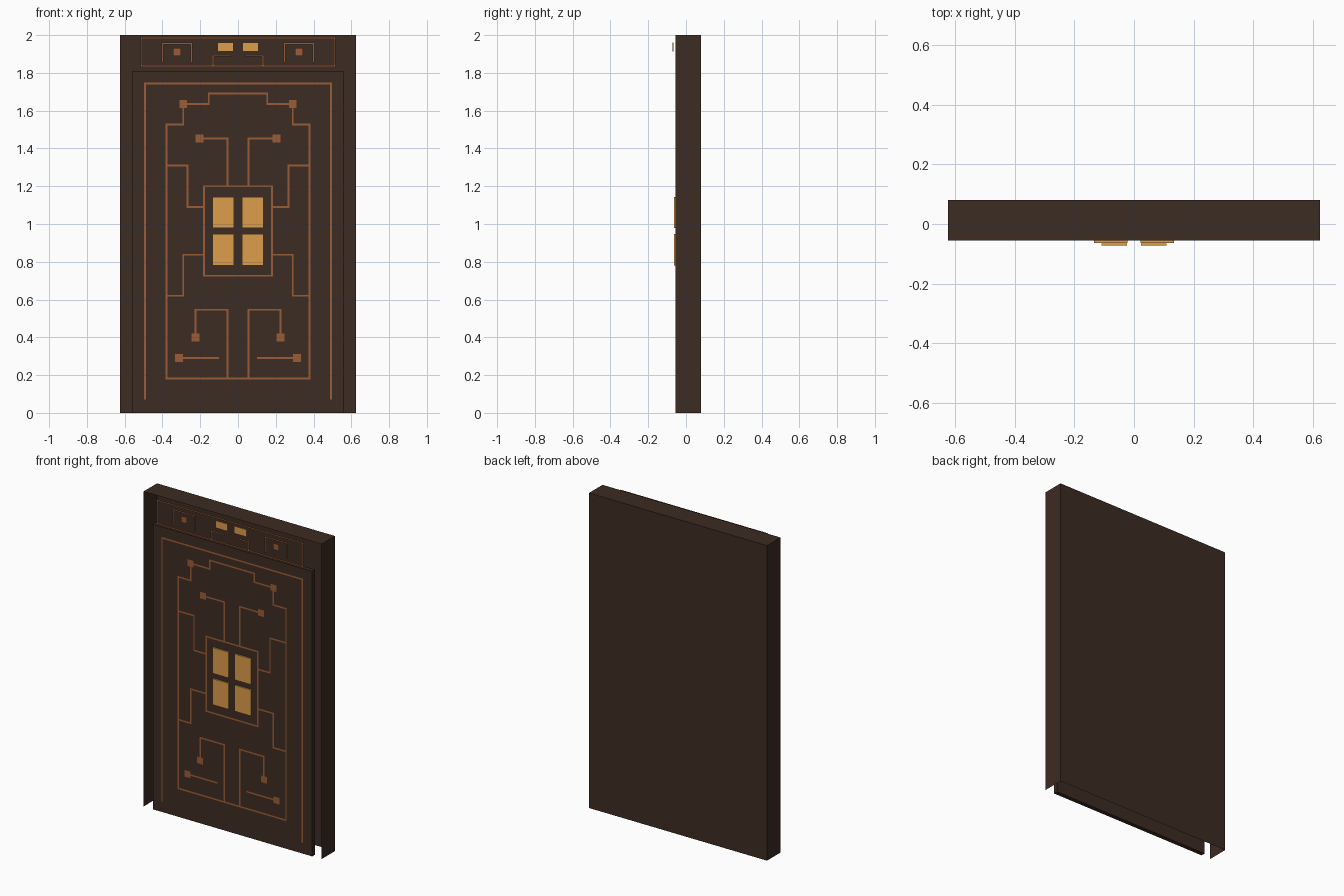
import bpy, bmesh

if "Cube" in bpy.data.objects:
    bpy.data.objects.remove(bpy.data.objects["Cube"])

def material(name, rgb):
    m = bpy.data.materials.new(name)
    m.diffuse_color = (*rgb, 1)
    m.use_nodes = True
    m.node_tree.nodes["Principled BSDF"].inputs["Base Color"].default_value = m.diffuse_color
    return m

WOOD = material("dark_wood", (0.046, 0.025, 0.016))
COPPER = material("copper", (0.33, 0.107, 0.038))
GLOW = material("amber", (0.73, 0.337, 0.07))

def finish(bm, name, mat):
    me = bpy.data.meshes.new(name)
    bm.to_mesh(me)
    bm.free()
    me.materials.append(mat)
    ob = bpy.data.objects.new(name, me)
    bpy.context.collection.objects.link(ob)
    return ob

def add_box(bm, x0, x1, y0, y1, z0, z1):
    geo = bmesh.ops.create_cube(bm, size=1)
    for v in geo["verts"]:
        v.co = (x1 if v.co.x > 0 else x0, y1 if v.co.y > 0 else y0, z1 if v.co.z > 0 else z0)

def add_rect(bm, x0, x1, z0, z1, y):
    # flat rectangle facing the front
    bm.faces.new([bm.verts.new((x, y, z)) for x, z in ((x0, z0), (x1, z0), (x1, z1), (x0, z1))])

W = 0.005  # half width of an inlay line

def inlay(name, y, paths, squares):
    # thin lines and square pads, each mirrored left to right
    bm = bmesh.new()
    for s in (-1, 1):
        for path in paths:
            for (xa, za), (xb, zb) in zip(path, path[1:]):
                xa2, xb2 = sorted((s * xa, s * xb))
                za2, zb2 = sorted((za, zb))
                add_rect(bm, xa2 - W, xb2 + W, za2 - W, zb2 + W, y)
        for x, z in squares:
            add_rect(bm, s * x - 0.021, s * x + 0.021, z - 0.021, z + 0.021, y)
    return finish(bm, name, COPPER)

# frame: open-fronted sheet shell (back, two sides, top)
bm = bmesh.new()
add_box(bm, -0.625, 0.625, -0.055, 0.08, 0, 2)
bm.normal_update()
bmesh.ops.delete(bm, geom=[f for f in bm.faces if f.normal.y < -0.5 or f.normal.z < -0.5], context="FACES")
finish(bm, "frame_shell", WOOD)

# door leaf
bm = bmesh.new()
add_box(bm, -0.56, 0.56, -0.055, -0.028, 0, 1.81)
finish(bm, "door_leaf", WOOD)

# door inlay
inlay("door_inlay", -0.06, [
    [(0, 1.743), (0.492, 1.743), (0.492, 0.075)],
    [(0, 1.69), (0.155, 1.69), (0.155, 1.635), (0.29, 1.635), (0.29, 1.526),
     (0.379, 1.526), (0.379, 0.183), (0, 0.183)],
    [(0.203, 1.452), (0.055, 1.452), (0.055, 1.2)],
    [(0.379, 1.309), (0.267, 1.309), (0.267, 1.089), (0.18, 1.089)],
    [(0, 1.2), (0.18, 1.2), (0.18, 0.726), (0, 0.726)],
    [(0.18, 0.837), (0.29, 0.837), (0.29, 0.62), (0.379, 0.62)],
    [(0.055, 0.183), (0.055, 0.546), (0.224, 0.546), (0.224, 0.4)],
    [(0.312, 0.291), (0.106, 0.291)],
], [(0.29, 1.635), (0.203, 1.452), (0.224, 0.4), (0.312, 0.291)])

# header inlay
inlay("header_inlay", -0.08, [
    [(0, 1.984), (0.512, 1.984), (0.512, 1.836), (0, 1.836)],
    [(0.4, 1.86), (0.4, 1.955), (0.246, 1.955), (0.246, 1.86)],
    [(0.133, 1.836), (0.133, 1.891), (0.043, 1.891)],
], [(0.324, 1.91)])

# window panes and header lights
panes, lights = bmesh.new(), bmesh.new()
for a, b in ((-0.135, -0.021), (0.021, 0.135)):
    for z0, z1 in ((0.781, 0.946), (0.98, 1.144)):
        add_box(panes, a, b, -0.064, -0.055, z0, z1)
for a, b in ((-0.109, -0.023), (0.023, 0.109)):
    add_box(lights, a, b, -0.072, -0.066, 1.914, 1.96)
finish(panes, "window_panes", GLOW)
finish(lights, "header_lights", GLOW)
